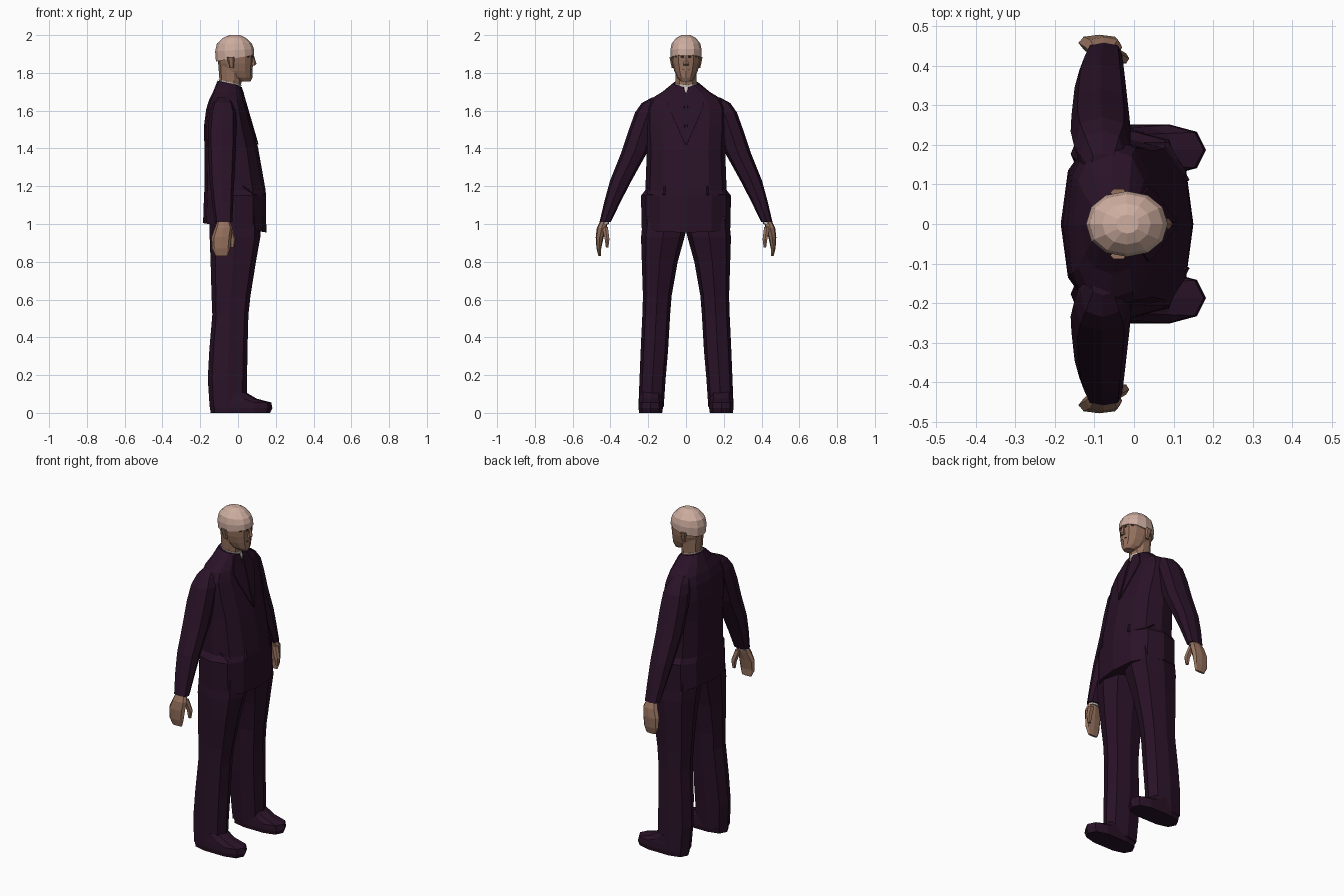
import bpy, bmesh, math
from mathutils import Vector
from mathutils.bvhtree import BVHTree


def material(name, rgb):
    m = bpy.data.materials.new(name)
    m.diffuse_color = (*rgb, 1)
    return m


SUIT = material("dark plum cloth", (0.022, 0.006, 0.020))
SKIN = material("tan skin", (0.30, 0.165, 0.11))
HAIR = material("pale grey hair", (0.62, 0.42, 0.35))
SHIRT = material("shirt white", (0.65, 0.58, 0.52))
DARK = material("dark brown brow", (0.04, 0.02, 0.015))


def finish(name, bm, mat):
    bmesh.ops.recalc_face_normals(bm, faces=bm.faces)
    me = bpy.data.meshes.new(name)
    bm.to_mesh(me)
    bm.free()
    me.materials.append(mat)
    ob = bpy.data.objects.new(name, me)
    bpy.context.collection.objects.link(ob)
    return ob


def loft(name, mat, rings, n=10, p=2.5, side=1):
    """Skin horizontal rings (z, x0, x1, y0, y1[, forward tilt])."""
    bm = bmesh.new()
    loops = []
    for r in rings:
        z, x0, x1, y0, y1 = r[:5]
        tilt = r[5] if len(r) > 5 else 0
        loop = []
        for i in range(n):
            a = math.tau * i / n
            c, s = math.cos(a), math.sin(a)
            ex = math.copysign(abs(c) ** (2 / p), c)
            ey = math.copysign(abs(s) ** (2 / p), s)
            loop.append(bm.verts.new(((x0 + x1) / 2 + (x1 - x0) / 2 * ex,
                                      side * ((y0 + y1) / 2 + (y1 - y0) / 2 * ey),
                                      z + tilt * c)))
        loops.append(loop)
    for a, b in zip(loops, loops[1:]):
        for i in range(n):
            j = (i + 1) % n
            bm.faces.new((a[i], a[j], b[j], b[i]))
    bm.faces.new(loops[0])
    bm.faces.new(loops[-1])
    return finish(name, bm, mat)


def patch(name, mat, target, yz, side=1, lift=0.005):
    """Thin plate laid on the front of a target part."""
    bm = bmesh.new()
    bm.from_mesh(target.data)
    tree = BVHTree.FromBMesh(bm)
    bm.free()
    bm = bmesh.new()
    vs = []
    for y, z in yz:
        hit = tree.ray_cast(Vector((1, y * side, z)), Vector((-1, 0, 0)))[0]
        vs.append(bm.verts.new((hit.x + lift if hit else 0, y * side, z)))
    bm.faces.new(vs)
    ob = finish(name, bm, mat)
    mod = ob.modifiers.new("thickness", "SOLIDIFY")
    mod.thickness = 0.006
    mod.offset = 0
    return ob


# Jacket body, with a flared skirt and a hem that dips at the front
jacket = loft("jacket", SUIT, [
    (0.98, -0.185, 0.150, -0.235, 0.235, -0.025),
    (1.15, -0.180, 0.148, -0.238, 0.238),
    (1.18, -0.178, 0.146, -0.215, 0.215),
    (1.40, -0.178, 0.107, -0.207, 0.207),
    (1.52, -0.180, 0.075, -0.215, 0.215),
    (1.61, -0.168, 0.050, -0.215, 0.215),
    (1.66, -0.152, 0.035, -0.190, 0.190),
    (1.70, -0.132, 0.022, -0.125, 0.125),
    (1.745, -0.108, 0.012, -0.070, 0.070, -0.014)], n=12)

# Neck and shirt collar
loft("neck", SKIN, [(1.70, -0.095, 0.015, -0.056, 0.056),
                    (1.76, -0.098, 0.018, -0.058, 0.058),
                    (1.85, -0.105, 0.030, -0.062, 0.062)], p=2)
loft("shirt_collar", SHIRT, [(1.70, -0.100, 0.012, -0.063, 0.063, -0.01),
                             (1.75, -0.102, 0.018, -0.061, 0.061, -0.014)], p=2)

# Head and hair cap
head = loft("head", SKIN, [
    (1.755, 0.010, 0.066, -0.026, 0.026),
    (1.775, -0.060, 0.076, -0.046, 0.046),
    (1.81, -0.090, 0.077, -0.062, 0.062),
    (1.85, -0.105, 0.079, -0.072, 0.072),
    (1.90, -0.112, 0.082, -0.076, 0.076)], n=12, p=2.2)
loft("hair", HAIR, [
    (1.878, -0.117, 0.086, -0.081, 0.081, 0.018),
    (1.92, -0.121, 0.085, -0.083, 0.083, 0.006),
    (1.955, -0.112, 0.073, -0.076, 0.076),
    (1.985, -0.080, 0.042, -0.052, 0.052),
    (2.00, -0.045, 0.012, -0.024, 0.024)], n=12, p=2.1)
loft("nose", SKIN, [(1.838, 0.060, 0.088, -0.016, 0.016),
                    (1.847, 0.060, 0.098, -0.016, 0.016),
                    (1.893, 0.065, 0.084, -0.008, 0.008)], n=6, p=2)
patch("mouth", DARK, head, [(-0.02, 1.815), (0.02, 1.815), (0.02, 1.819), (-0.02, 1.819)], lift=0.001)

# Shirt opening
patch("shirt_front", SHIRT, jacket, [(-0.012, 1.725), (0, 1.69), (0.012, 1.725)], lift=0.004)

for side, tag in ((1, "left"), (-1, "right")):
    # Face details
    loft(tag + "_ear", SKIN, [(1.825, -0.045, -0.022, 0.064, 0.076),
                              (1.885, -0.060, -0.018, 0.070, 0.089)], n=6, side=side)
    patch(tag + "_brow", DARK, head, [(0.014, 1.880), (0.056, 1.882), (0.056, 1.893), (0.014, 1.893)], side, 0.002)
    # Lapel and pocket flap
    patch(tag + "_lapel", SUIT, jacket, [(0.012, 1.725), (0.055, 1.725), (0.095, 1.64),
                                         (0.075, 1.58), (0.004, 1.42)], side)
    patch(tag + "_pocket_flap", SUIT, jacket, [(0.11, 1.155), (0.205, 1.155), (0.205, 1.20), (0.11, 1.20)], side)
    # Sleeve
    loft(tag + "_sleeve", SUIT, [
        (1.01, -0.122, -0.030, 0.398, 0.458, 0.0),
        (1.12, -0.138, -0.025, 0.345, 0.432),
        (1.23, -0.150, -0.020, 0.288, 0.402),
        (1.38, -0.158, -0.012, 0.205, 0.342),
        (1.50, -0.160, -0.008, 0.165, 0.302),
        (1.59, -0.152, -0.010, 0.130, 0.270),
        (1.64, -0.135, -0.025, 0.110, 0.235),
        (1.67, -0.110, -0.045, 0.100, 0.180)], n=8, p=2.7, side=side)
    loft(tag + "_cuff", SHIRT, [(1.000, -0.112, -0.040, 0.408, 0.455),
                                (1.03, -0.112, -0.040, 0.405, 0.450)], n=8, side=side)
    # Hand and thumb
    loft(tag + "_hand", SKIN, [
        (0.83, -0.118, -0.055, 0.450, 0.464),
        (0.87, -0.137, -0.042, 0.449, 0.474),
        (0.93, -0.140, -0.035, 0.436, 0.478),
        (0.98, -0.122, -0.030, 0.420, 0.472),
        (1.02, -0.108, -0.045, 0.412, 0.452)], n=8, side=side)
    loft(tag + "_thumb", SKIN, [
        (0.875, -0.040, -0.020, 0.410, 0.425),
        (0.92, -0.048, -0.012, 0.404, 0.432),
        (0.985, -0.070, -0.032, 0.412, 0.445)], n=6, side=side)
    # Trouser leg
    loft(tag + "_trouser_leg", SUIT, [
        (0.03, -0.150, 0.045, 0.118, 0.252),
        (0.18, -0.160, 0.048, 0.108, 0.246),
        (0.33, -0.152, 0.050, 0.095, 0.240),
        (0.52, -0.136, 0.055, 0.084, 0.231),
        (0.62, -0.140, 0.066, 0.076, 0.228),
        (0.80, -0.145, 0.095, 0.044, 0.234),
        (0.93, -0.150, 0.118, 0.008, 0.238),
        (1.05, -0.150, 0.118, -0.020, 0.225)], n=8, p=2.8, side=side)
    # Shoe
    loft(tag + "_shoe", SUIT, [
        (0.00, -0.145, 0.170, 0.124, 0.250),
        (0.025, -0.148, 0.182, 0.120, 0.254),
        (0.055, -0.148, 0.176, 0.122, 0.252),
        (0.075, -0.145, 0.100, 0.126, 0.248),
        (0.11, -0.140, 0.040, 0.126, 0.246)], n=10, p=2.8, side=side)
